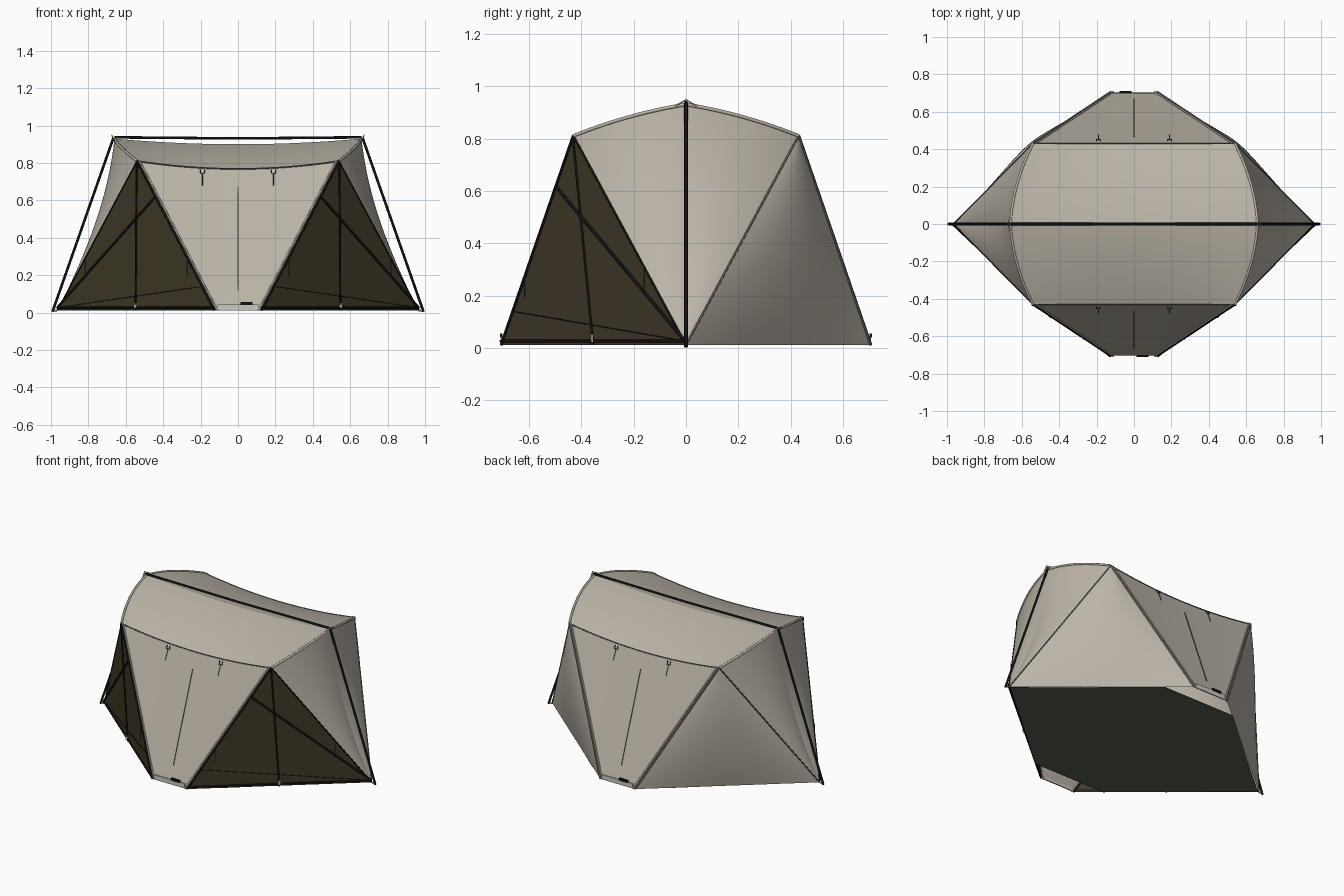
import bpy, bmesh, math
from mathutils import Vector as V

if "Cube" in bpy.data.objects:
    bpy.data.objects.remove(bpy.data.objects["Cube"])


def mat(name, r, g, b):
    m = bpy.data.materials.new(name)
    m.diffuse_color = (r, g, b, 1)
    m.use_nodes = True
    m.node_tree.nodes["Principled BSDF"].inputs["Base Color"].default_value = m.diffuse_color
    return m


FABRIC = mat("beige_fabric", 0.50, 0.455, 0.39)
MESH = mat("olive_mesh", 0.055, 0.044, 0.022)
FLOOR = mat("green_floor", 0.10, 0.11, 0.08)
BLACK = mat("black", 0.006, 0.006, 0.006)
SEAM = mat("grey_seam", 0.12, 0.11, 0.10)
CORD = mat("pale_hardware", 0.6, 0.58, 0.54)


def finish(name, bm, m, angle=40):
    me = bpy.data.meshes.new(name)
    bm.to_mesh(me)
    bm.free()
    ob = bpy.data.objects.new(name, me)
    bpy.context.collection.objects.link(ob)
    me.materials.append(m)
    bpy.ops.object.select_all(action='DESELECT')
    ob.select_set(True)
    bpy.context.view_layer.objects.active = ob
    bpy.ops.object.shade_smooth_by_angle(angle=math.radians(angle))
    return ob


def edge(a, b, sag=(0, 0, 0)):
    """Edge from a to b, bowed by sag at its middle."""
    a, b, s = V(a), V(b), V(sag)
    return lambda t: a.lerp(b, t) + s * 4 * t * (1 - t)


def panel(name, c0, c1, d0, d1, m, bulge=0.0, n=20):
    """Stretched cloth between four bowed edges, pushed outwards by bulge."""
    bm = bmesh.new()
    mid_n = (c0(1) - c0(0) + c1(1) - c1(0)).cross(d0(1) - d0(0) + d1(1) - d1(0)).normalized()
    if mid_n.dot((c0(.5) + c1(.5)) / 2 - V((0, 0, .4))) < 0:
        mid_n.negate()
    grid = []
    for j in range(n + 1):
        v = j / n
        row = []
        for i in range(n + 1):
            u = i / n
            p = c0(u).lerp(c1(u), v) + d0(v).lerp(d1(v), u)
            p -= c0(0).lerp(c0(1), u).lerp(c1(0).lerp(c1(1), u), v)
            p += mid_n * bulge * 16 * u * (1 - u) * v * (1 - v)
            row.append(bm.verts.new(p))
        grid.append(row)
    for j in range(n):
        for i in range(n):
            bm.faces.new((grid[j][i], grid[j][i + 1], grid[j + 1][i + 1], grid[j + 1][i]))
    bmesh.ops.remove_doubles(bm, verts=bm.verts, dist=1e-5)
    bm.normal_update()
    for f in bm.faces:
        if f.normal.dot(mid_n) < 0:
            f.normal_flip()
    return finish(name, bm, m)


def tube(name, pts, r, m, sides=6):
    """Round rod or cord along a path."""
    bm = bmesh.new()
    pts = [V(p) for p in pts]
    rings = []
    for i, p in enumerate(pts):
        d = (pts[min(i + 1, len(pts) - 1)] - pts[max(i - 1, 0)]).normalized()
        ref = V((0, 1, 0)) if abs(d.y) < 0.8 else V((1, 0, 0))
        a = d.cross(ref).normalized()
        b = d.cross(a)
        rings.append([bm.verts.new(p + (a * math.cos(k * math.tau / sides) + b * math.sin(k * math.tau / sides)) * r)
                      for k in range(sides)])
    for q, s in zip(rings, rings[1:]):
        for k in range(sides):
            bm.faces.new((q[k], q[(k + 1) % sides], s[(k + 1) % sides], s[k]))
    bm.faces.new(rings[0])
    bm.faces.new(rings[-1])
    bmesh.ops.recalc_face_normals(bm, faces=bm.faces)
    return finish(name, bm, m, 65)


def along(c, n=16):
    return [c(i / n) for i in range(n + 1)]


def box(name, centre, size, m):
    bm = bmesh.new()
    bmesh.ops.create_cube(bm, size=1)
    for v in bm.verts:
        v.co = V(centre) + V(a * b for a, b in zip(v.co, size))
    return finish(name, bm, m, 30)


# key points for side sx and front/back sy
def corner(sx): return V((sx * .965, 0, .012))
def ridge(sx): return V((sx * .66, 0, .93))
def knuckle(sx, sy): return V((sx * .54, sy * .43, .81))
def foot(sx, sy): return V((sx * .125, sy * .705, .012))


ridge_edge = edge(ridge(-1), ridge(1), (0, 0, -.03))
for sy, end in ((-1, "front"), (1, "back")):
    eave = edge(knuckle(-1, sy), knuckle(1, sy), (0, 0, -.042))
    rim = {s: edge(knuckle(s, sy), ridge(s), (s * .025, 0, .013)) for s in (-1, 1)}
    leg = {s: edge(foot(s, sy), knuckle(s, sy)) for s in (-1, 1)}
    sill = edge(foot(-1, sy), foot(1, sy))
    # roof and centre wall
    panel(end + "_roof", eave, ridge_edge, rim[-1], rim[1], FABRIC)
    panel(end + "_wall", sill, eave, leg[-1], leg[1], FABRIC)
    tube(end + "_eave_piping", along(eave), .004, SEAM)
    tube(end + "_wall_zip", [foot(0, sy).lerp(V((0, sy * .43, .77)), t) + V((0, sy * .002, 0)) for t in (.14, .87)],
         .003, SEAM)
    # sill strap with buckle
    box(end + "_sill_strap", (0, sy * .703, .028), (.22, .008, .03), CORD)
    box(end + "_buckle", (-sy * .045, sy * .706, .048), (.065, .01, .016), BLACK)
    for s in (-1, 1):
        side = "left_" if s < 0 else "right_"
        nm = side + end
        C, K, B = corner(s), knuckle(s, sy), foot(s, sy)
        point_c, point_k = edge(C, C), edge(K, K)
        # end wall half, from ground corner up to the roof rim
        panel(nm + "_end_wall", point_c, rim[s], edge(C, K), edge(C, ridge(s), (s * -.05, 0, 0)), FABRIC)
        # corner door: mesh at the front, closed cloth at the back
        panel(nm + "_door", edge(B, C), point_k, leg[s], edge(C, K),
              MESH if sy < 0 else FABRIC, 0 if sy < 0 else .035)
        # edge trims
        tube(nm + "_rim_strip", along(rim[s]), .007, FABRIC)
        tube(nm + "_leg_piping", along(leg[s], 2), .006, BLACK if sy < 0 else SEAM)
        tube(nm + "_leg_flap", [p + V((-s * .014, sy * .002, 0)) for p in along(leg[s], 2)], .005, FABRIC)
        tube(nm + "_end_piping", [C, K], .004, BLACK if sy < 0 else SEAM)
        # roll-up toggle under the eave
        x = s * .19
        tube(nm + "_toggle_loop", [(x - .01, sy * .445, .765), (x - .01, sy * .452, .745),
                                   (x + .01, sy * .452, .745), (x + .01, sy * .445, .765)], .003, SEAM)
        tube(nm + "_toggle_cord", [(x, sy * .452, .745), (x, sy * .478, .68)], .002, SEAM)
        if sy < 0:
            out = V((s * .64, -.76, 0)) * .004
            up = V((0, 0, .014))
            base = B.lerp(C, .5)
            # door zips and mesh seam
            tube(nm + "_door_centre_zip", [K + out, base + out], .005, BLACK)
            tube(nm + "_door_diagonal_zip", [leg[s](.76) + out, C + out + up], .006, BLACK)
            tube(nm + "_door_bottom_zip", [B + out + up, C + out + up], .006, BLACK)
            tube(nm + "_door_seam", [leg[s](.16) + out * .5, C + out * .5 + up], .002, BLACK)
            box(nm + "_zip_tab", base + out * 2 + V((0, 0, .025)), (.014, .008, .03), CORD)
            # hanging tie cords
            for k, p in enumerate((leg[s](.34), C.lerp(K, .36))):
                q = p + out * 2
                tube(f"{nm}_tie_{k}", [q, q - V((0, 0, .09))], .002, SEAM)

# pole frame: ridge pole and splayed legs
tube("ridge_pole", [(-.66, 0, .937), (0, 0, .931), (.66, 0, .937)], .007, BLACK, 8)
for s in (-1, 1):
    side = "left" if s < 0 else "right"
    tube(side + "_pole_leg", [(s * .665, 0, .937), (s * .992, 0, .004)], .007, BLACK, 8)
    tube(side + "_pole_knot", [(s * .66, -.045, .922), (s * .675, 0, .948), (s * .66, .045, .922)], .003, CORD)
    tube(side + "_corner_loop", [corner(s), (s * .99, 0, .008)], .005, CORD)

# ground sheet, stopping short of the front and back sills
bm = bmesh.new()
pts = [(-.955, 0), (-.26, -.595), (.26, -.595), (.955, 0), (.26, .595), (-.26, .595)]
bm.faces.new([bm.verts.new((x, y, .012)) for x, y in reversed(pts)])
finish("ground_sheet", bm, FLOOR)
